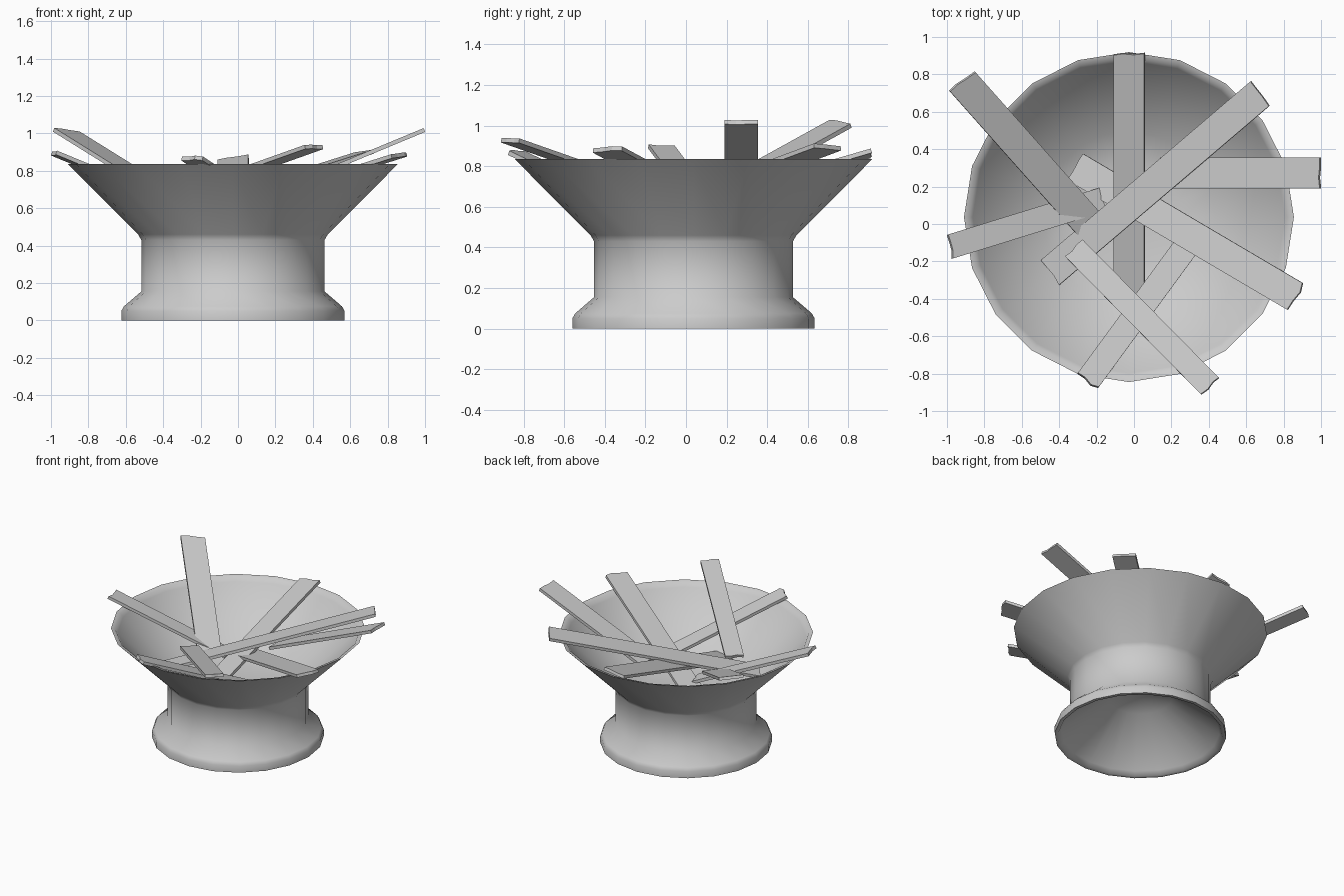
import bpy, bmesh, math, random
from mathutils import Vector

if "Cube" in bpy.data.objects:
    bpy.data.objects.remove(bpy.data.objects["Cube"])

random.seed(4)
CENTRE = Vector((-0.027, 0.037, 0))
SIDES = 20


def finish(name, bm, smooth=None):
    bmesh.ops.recalc_face_normals(bm, faces=bm.faces)
    mesh = bpy.data.meshes.new(name)
    bm.to_mesh(mesh)
    bm.free()
    ob = bpy.data.objects.new(name, mesh)
    bpy.context.collection.objects.link(ob)
    if smooth:
        bpy.ops.object.select_all(action='DESELECT')
        ob.select_set(True)
        bpy.context.view_layer.objects.active = ob
        bpy.ops.object.shade_smooth_by_angle(angle=math.radians(smooth))
    return ob


def lathe(name, profile, smooth):
    """Turn an (r, z) profile; r = 0 makes a pole."""
    bm = bmesh.new()
    rings = []
    for r, z in profile:
        if r == 0:
            rings.append([bm.verts.new(CENTRE + Vector((0, 0, z)))] * SIDES)
        else:
            rings.append([bm.verts.new(CENTRE + Vector((
                r * math.cos(2 * math.pi * i / SIDES),
                r * math.sin(2 * math.pi * i / SIDES), z))) for i in range(SIDES)])
    for a, b in zip(rings, rings[1:]):
        for i in range(SIDES):
            j = (i + 1) % SIDES
            bm.faces.new(list(dict.fromkeys((a[i], a[j], b[j], b[i]))))
    return finish(name, bm, smooth)


def plank(name, low, high, width, roll=0.0, thick=0.022):
    """Board between two top-surface end centres, with slightly splintered ends."""
    low, high = Vector(low), Vector(high)
    along = (high - low).normalized()
    side = along.cross(Vector((0, 0, 1))).normalized()
    side = (side + Vector((0, 0, roll))).normalized()
    up = side.cross(along).normalized()
    steps = (-0.5, -0.2, 0.15, 0.5)
    outline = [low + side * s * width + along * random.uniform(-0.01, 0.01) for s in steps]
    outline += [high + side * s * width + along * random.uniform(-0.01, 0.01)
                for s in reversed(steps)]
    bm = bmesh.new()
    top = [bm.verts.new(p) for p in outline]
    bottom = [bm.verts.new(p - up * thick) for p in outline]
    n = len(top)
    bm.faces.new(top)
    bm.faces.new(bottom[::-1])
    for i in range(n):
        j = (i + 1) % n
        bm.faces.new((top[i], bottom[i], bottom[j], top[j]))
    return finish(name, bm)


# Fire bowl: dished inside, rim, flared wall, neck, foot, domed underside
lathe("fire_bowl", [
    (0, 0.41), (0.28, 0.42), (0.46, 0.46), (0.835, 0.80), (0.852, 0.828), (0.882, 0.836),
    (0.507, 0.46), (0.490, 0.43), (0.490, 0.155), (0.583, 0.075),
    (0.597, 0.05), (0.597, 0), (0.572, 0), (0.55, 0.03), (0.22, 0.30), (0, 0.36)], 60)

# Boards: inner end, outer end, width, roll
boards = [
    ((-0.24, 0.00, 0.60), (-0.915, 0.76, 1.02), 0.17, -0.08),
    ((-0.17, 0.13, 0.57), (-0.98, -0.12, 0.905), 0.13, 0.0),
    ((-0.45, -0.26, 0.55), (0.67, 0.695, 0.905), 0.165, 0.1),
    ((-0.027, -0.45, 0.48), (-0.027, 0.91, 0.875), 0.165, 0.15),
    ((0.13, 0.272, 0.67), (0.985, 0.272, 1.025), 0.165, 0),
    ((-0.315, 0.305, 0.52), (0.865, -0.39, 0.895), 0.165, -0.06),
    ((0.33, -0.05, 0.50), (-0.245, -0.835, 0.877), 0.135, -0.02),
    ((-0.32, -0.13, 0.68), (0.405, -0.865, 0.938), 0.13, 0.02),
]
for k, (low, high, width, roll) in enumerate(boards, 1):
    plank(f"wood_board_{k}", low, high, width, roll)
